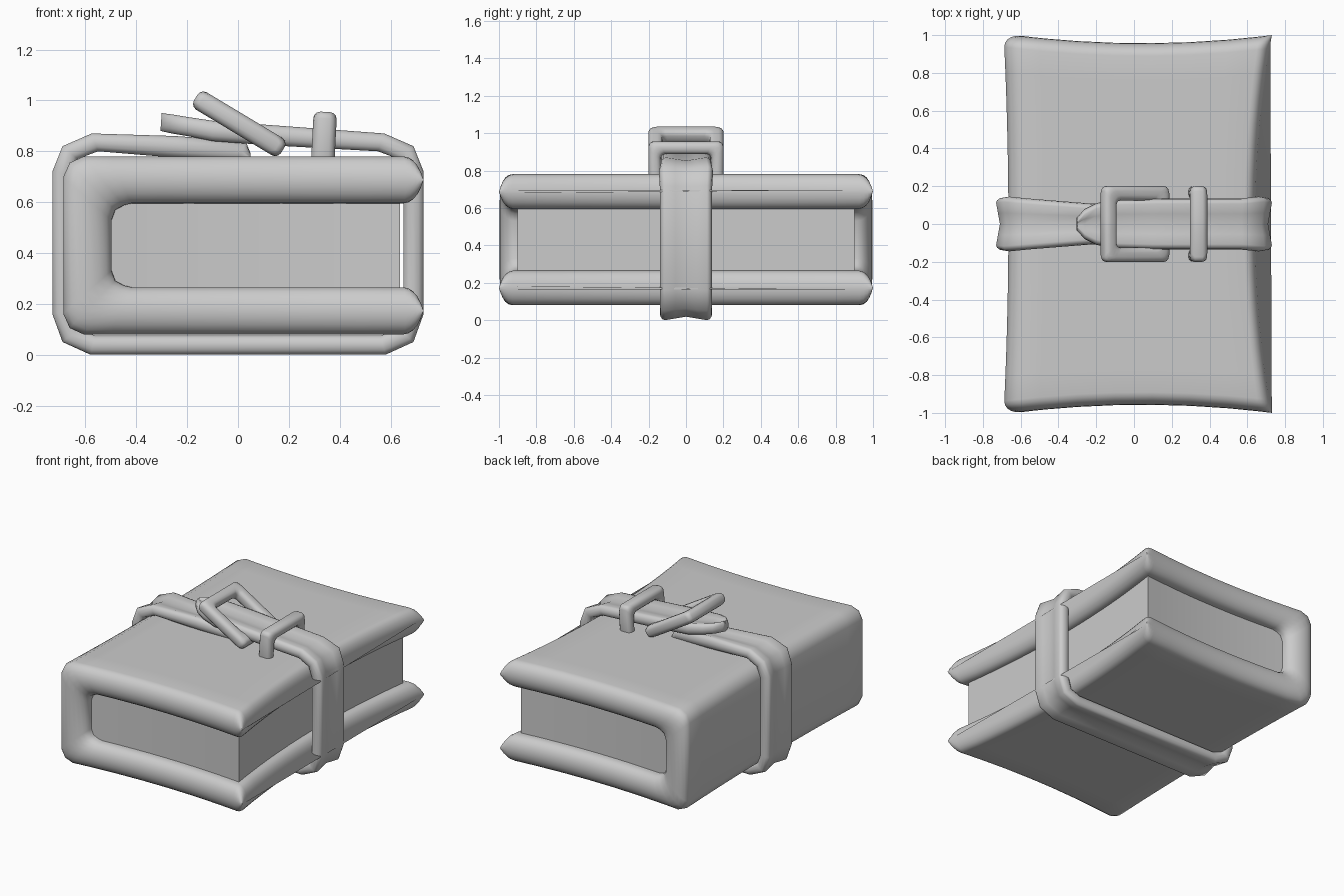
import bpy, bmesh
from math import sin, cos, pi, radians
from mathutils import Matrix

cube = bpy.data.objects.get("Cube")
if cube:
    bpy.data.objects.remove(cube, do_unlink=True)

grey = bpy.data.materials.new("plain_grey")
grey.use_nodes = True
COLOUR = (0.6, 0.6, 0.6, 1)
grey.diffuse_color = COLOUR
grey.node_tree.nodes["Principled BSDF"].inputs["Base Color"].default_value = COLOUR


def finish(name, bm, angle):
    bmesh.ops.recalc_face_normals(bm, faces=bm.faces)
    mesh = bpy.data.meshes.new(name)
    bm.to_mesh(mesh)
    bm.free()
    mesh.materials.append(grey)
    mesh.shade_smooth()
    mesh.set_sharp_from_angle(angle=radians(angle))
    obj = bpy.data.objects.new(name, mesh)
    bpy.context.collection.objects.link(obj)
    return obj


def section(r, arc, flat, dent=0):
    """Slab cross-section as (flat fraction, edge offset, side) with rounded edges."""
    half = [(1, r * cos(a), sin(a)) for a in (pi * (i / arc - 0.5) for i in range(arc + 1))]
    steps = [1 - 2 * i / flat for i in range(1, flat)]
    outer = [(f, 0, 1 - dent * (1 - abs(f))) for f in steps]
    far = [(-f, -o, s) for f, o, s in reversed(half)]
    inner = [(-f, 0, -1) for f in steps]
    return half + outer + far + inner


def sweep(name, stations, r, sect, deform=None, angle=50):
    """Loft a slab through stations of (outer x, outer z, inner x, inner z, half width)."""
    bm = bmesh.new()
    rings = []
    for ox, oz, ix, iz, w in stations:
        ring = []
        for f, off, s in sect:
            k = (1 + s) / 2
            p = (ix + (ox - ix) * k, f * (w - r) + off, iz + (oz - iz) * k)
            ring.append(bm.verts.new(deform(*p) if deform else p))
        rings.append(ring)
    n = len(sect)
    for a, b in zip(rings, rings[1:]):
        for i in range(n):
            j = (i + 1) % n
            bm.faces.new((a[i], a[j], b[j], b[i]))
    bm.faces.new(rings[0])
    bm.faces.new(rings[-1])
    return finish(name, bm, angle)


def pinch(x, y, z):
    """Draw the book's edges inwards between its corners."""
    bow = 1 - min(1, y * y)
    dx = -0.085 * x / 0.73 if x > 0 else -0.025 * x / 0.69
    return (x + dx * bow, y * (0.957 + 0.043 * ((x - 0.05) / 0.68) ** 2), z)


# Cover: a C shape around the spine, with rounded fore edges
MID, TOP, IN = 0.43, 0.35, 0.165
upper = []
for i in range(6):
    a = radians(84 - i * 84 / 5)
    x, t, c = 0.66 + 0.07 * sin(a), 0.0925 * cos(a), 0.2575
    upper.append((x, c + t, x, c - t, 1))
upper += [(x, TOP, x, IN, 1) for x in (0.5, 0.3, 0.1, -0.1, -0.3)]
upper += [(-0.5, TOP, -0.42, IN, 1), (-0.61, TOP, -0.45, 0.158, 1),
          (-0.665, 0.325, -0.485, 0.14, 1), (-0.69, 0.27, -0.5, 0.1, 1)]
lower = [(ox, -oz, ix, -iz, w) for ox, oz, ix, iz, w in reversed(upper)]
cover = [(ox, MID + oz, ix, MID + iz, w) for ox, oz, ix, iz, w in upper + lower]
sweep("cover", cover, 0.07, section(0.07, 10, 14), pinch)

# Page block
pages = [(x, 0.64, x, 0.22, 0.91) for x in (-0.55 + 1.2 * i / 10 for i in range(11))]
sweep("pages", pages, 0.001, section(0.001, 1, 14), pinch, 35)

# Strap: tucked end, loop around the book, then the pointed free end
side = [(0.575, 0.87, 0.55, 0.8, 0.135), (0.69, 0.82, 0.63, 0.77, 0.145),
        (0.73, 0.72, 0.65, 0.7, 0.14), (0.73, 0.16, 0.65, 0.18, 0.14),
        (0.69, 0.05, 0.63, 0.1, 0.14), (0.58, 0, 0.56, 0.075, 0.14)]
tucked = [(0.05, 0.79, 0.05, 0.75, 0.09), (0.03, 0.84, 0.0, 0.76, 0.095),
          (-0.25, 0.86, -0.25, 0.775, 0.11)]
free = [(0.1, 0.905, 0.1, 0.825, 0.135), (-0.1, 0.92, -0.1, 0.84, 0.13),
        (-0.2, 0.935, -0.2, 0.86, 0.11), (-0.26, 0.945, -0.26, 0.87, 0.08),
        (-0.3, 0.95, -0.305, 0.88, 0.035)]
left = [(-ox, oz, -ix, iz, w) for ox, oz, ix, iz, w in side]
sweep("strap", tucked + left + side[::-1] + free, 0.028,
      section(0.028, 6, 4, 0.5), angle=70)


def frame(name, hx, hy, bar, depth, matrix):
    """Rectangular loop of square bar with softened edges."""
    bm = bmesh.new()
    rings = []
    for sx, sy in ((-1, -1), (1, -1), (1, 1), (-1, 1)):
        rings.append([bm.verts.new((sx * (hx - b), sy * (hy - b), z))
                      for b, z in ((0, -depth), (bar, -depth), (bar, depth), (0, depth))])
    for k in range(4):
        a, b = rings[k], rings[(k + 1) % 4]
        for i in range(4):
            j = (i + 1) % 4
            bm.faces.new((a[i], a[j], b[j], b[i]))
    bmesh.ops.bevel(bm, geom=bm.edges[:], offset=0.026, segments=3,
                    profile=0.5, affect='EDGES')
    bm.transform(matrix)
    finish(name, bm, 60)


# Tilted buckle over the strap, and the upright keeper loop beside it
frame("buckle", 0.2, 0.2, 0.075, 0.04,
      Matrix.Translation((0.005, 0, 0.908)) @ Matrix.Rotation(radians(31), 4, 'Y'))
frame("strap_keeper", 0.125, 0.2, 0.065, 0.046,
      Matrix.Translation((0.337, 0, 0.83)) @ Matrix.Rotation(radians(93), 4, 'Y'))
